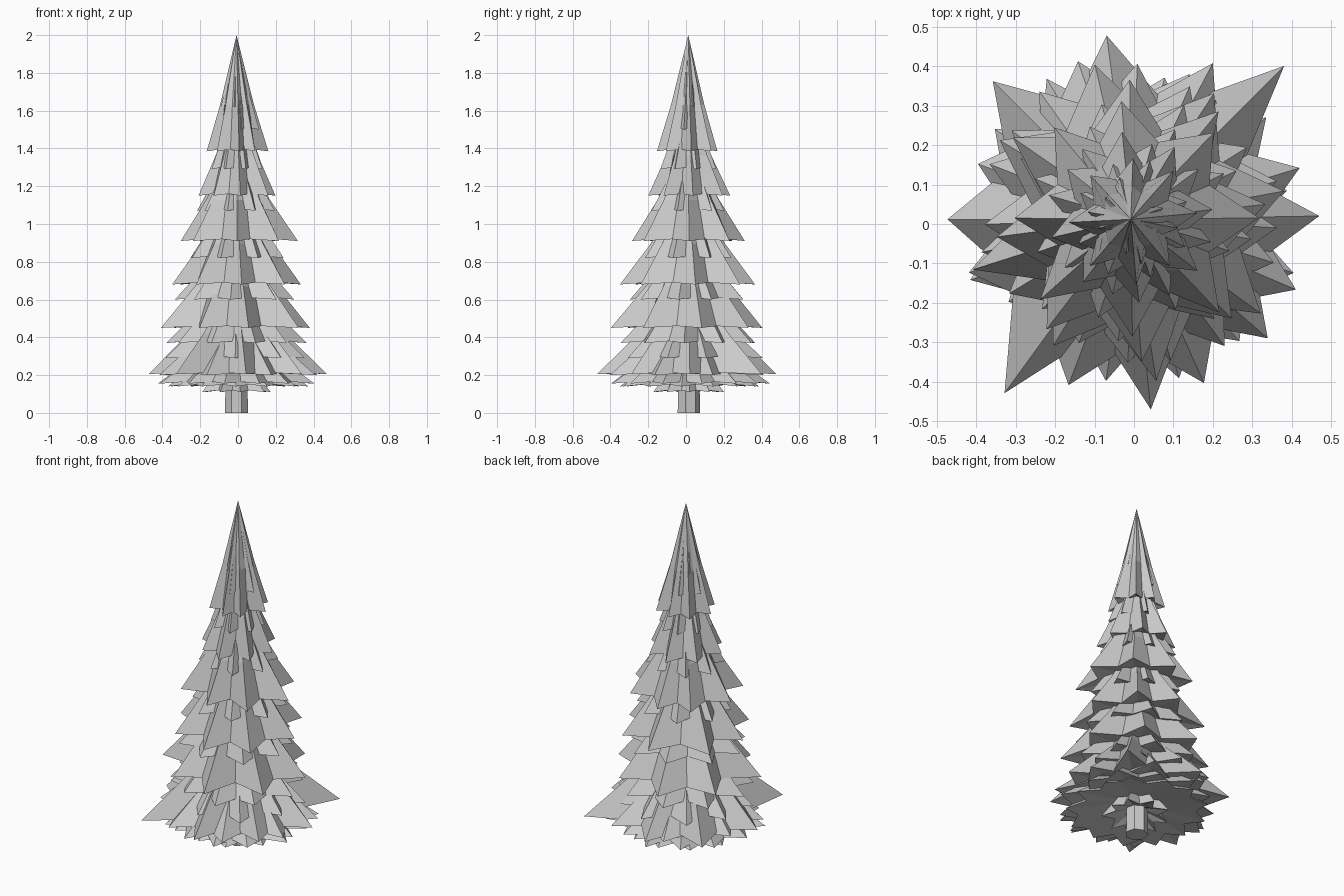
import bpy, bmesh, math, random

if "Cube" in bpy.data.objects:
    bpy.data.objects.remove(bpy.data.objects["Cube"])

random.seed(11)
CX, CY = -0.008, 0.012   # the trunk axis sits slightly off centre


def make_object(name, bm):
    bmesh.ops.recalc_face_normals(bm, faces=bm.faces)
    mesh = bpy.data.meshes.new(name)
    bm.to_mesh(mesh)
    bm.free()
    obj = bpy.data.objects.new(name, mesh)
    bpy.context.collection.objects.link(obj)
    return obj


def star_layer(name, z, r, top, turn=0.0, points=8, valley=0.68, tips=None):
    """Pointed skirt of folded branches with a hollow underside."""
    bm = bmesh.new()
    h = top - z
    if tips is None:
        tips = [(turn + 360 * (i + random.uniform(-0.12, 0.12)) / points,
                 r * random.uniform(0.92, 1.04)) for i in range(points)]
    rim, mid = [], []
    n = len(tips)

    def add(ring, angle, radius, height):
        a = math.radians(angle)
        ring.append(bm.verts.new((CX + radius * math.cos(a),
                                  CY + radius * math.sin(a), height)))

    for i, (a, tip) in enumerate(tips):
        b = tips[(i + 1) % n][0] + (360 if i == n - 1 else 0)
        half = (a + b) / 2
        add(rim, a, tip, z)
        add(mid, a, tip * 0.55, z + 0.4 * h)
        add(rim, half, r * valley * random.uniform(0.93, 1.07), z + 0.01)
        add(mid, half, r * 0.43, z + 0.4 * h)
    apex = bm.verts.new((CX, CY, top))
    under = bm.verts.new((CX, CY, z + min(0.06, 0.2 * h)))
    for i in range(2 * n):
        j = (i + 1) % (2 * n)
        bm.faces.new((rim[i], rim[j], mid[j], mid[i]))
        bm.faces.new((mid[i], mid[j], apex))
        bm.faces.new((rim[j], rim[i], under))
    return make_object(name, bm)


# trunk
bm = bmesh.new()
bmesh.ops.create_cone(bm, cap_ends=True, segments=7, radius1=0.062,
                      radius2=0.055, depth=0.6)
bmesh.ops.translate(bm, verts=bm.verts, vec=(CX, CY, 0.3))
make_object("trunk", bm)

# main tiers and the smaller sprays between them:
# rim z, radius, top, turn, points, valley depth
layers = [
    (1.62, 0.088, 1.99, 20, 6, 0.60),
    (1.50, 0.120, 1.99, 50, 6, 0.60),
    (1.385, 0.163, 2.00, 0, 8, 0.62),
    (1.29, 0.155, 1.75, 22, 8, 0.68),
    (1.15, 0.215, 1.68, 10, 8, 0.66),
    (1.07, 0.210, 1.50, 32, 8, 0.68),
    (0.91, 0.318, 1.45, 0, 8, 0.64),
    (0.82, 0.255, 1.25, 24, 8, 0.70),
    (0.68, 0.355, 1.22, 5, 8, 0.66),
    (0.60, 0.320, 1.00, 27, 9, 0.70),
    (0.45, 0.405, 1.00, 14, 8, 0.66),
    (0.37, 0.370, 0.80, 34, 10, 0.72),
    (0.29, 0.385, 0.70, 15, 10, 0.72),
    (0.20, 0.440, 0.62, 22, 8, 0.70),
    (0.155, 0.420, 0.50, 10, 13, 0.78),
    (0.14, 0.385, 0.46, 20, 13, 0.78),
    (0.11, 0.190, 0.40, 0, 9, 0.65),
]
for k, (z, r, top, turn, points, valley) in enumerate(layers):
    star_layer(f"branch_layer_{k + 1}", z, r, top, turn, points, valley)

# widest bottom tier with its eight long tips
star_layer("bottom_branch_layer", 0.205, 0.46, 0.74,
           tips=[(1, 0.478), (45, 0.55), (97.5, 0.47), (135, 0.495),
                 (180, 0.465), (234, 0.545), (276, 0.485), (319, 0.46)])
